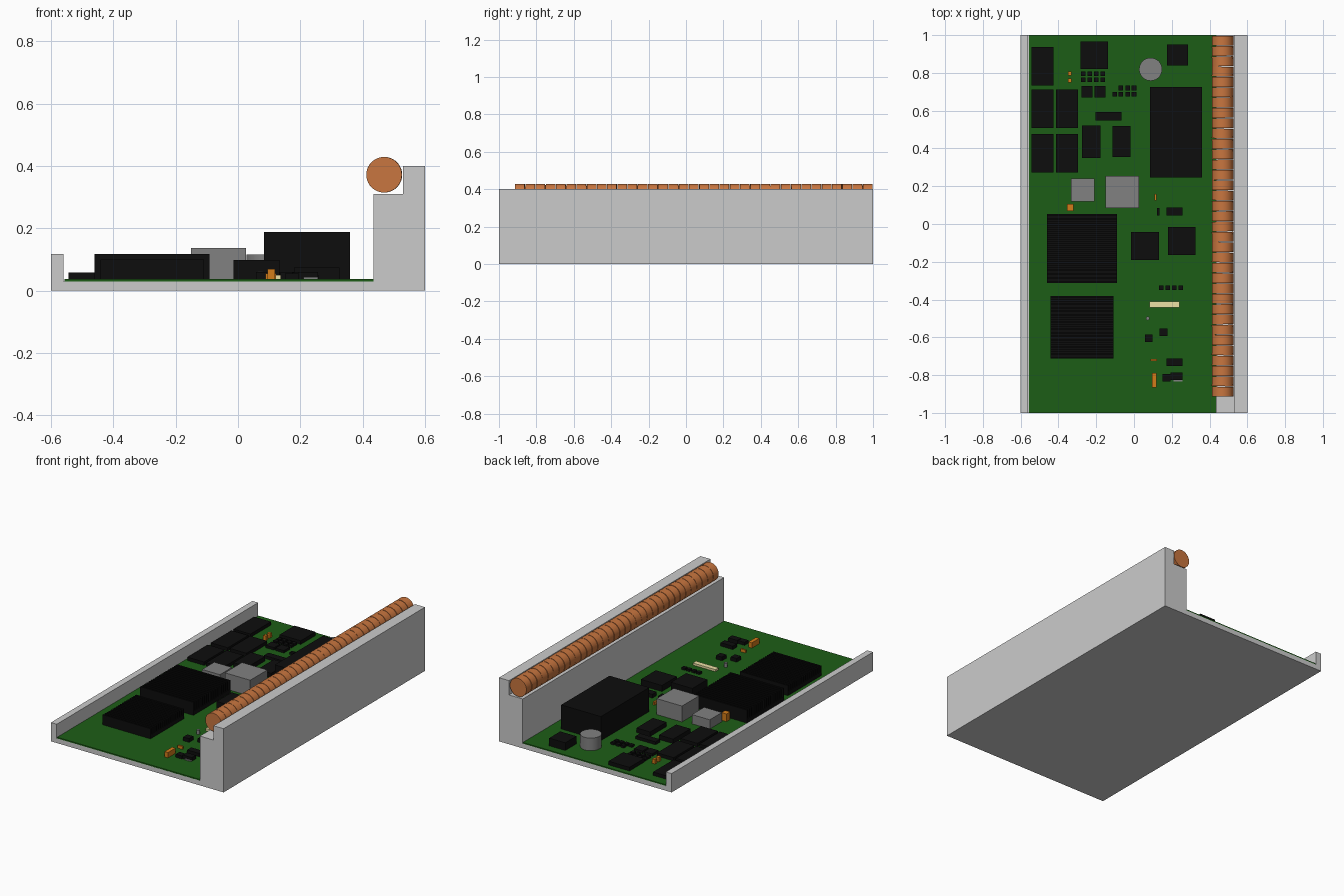
import bpy, bmesh, math, random
from mathutils import Matrix, Vector

if "Cube" in bpy.data.objects:
    bpy.data.objects.remove(bpy.data.objects["Cube"])

random.seed(4)
TOP = 0.037  # top surface of the board


def material(name, r, g, b):
    m = bpy.data.materials.new(name)
    m.diffuse_color = (r, g, b, 1)
    m.use_nodes = True
    m.node_tree.nodes["Principled BSDF"].inputs["Base Color"].default_value = m.diffuse_color
    return m


GREEN = material("board_green", 0.012, 0.11, 0.008)
BLACK = material("chip_black", 0.004, 0.004, 0.004)
COPPER = material("copper", 0.58, 0.18, 0.05)
ORANGE = material("orange", 0.65, 0.2, 0.01)
CREAM = material("cream", 0.85, 0.75, 0.38)
GREY = material("metal_grey", 0.22, 0.22, 0.22)


def finish(name, bm, mat=None):
    me = bpy.data.meshes.new(name)
    bm.to_mesh(me)
    bm.free()
    ob = bpy.data.objects.new(name, me)
    bpy.context.collection.objects.link(ob)
    if mat:
        me.materials.append(mat)
    return ob


def add_box(bm, x0, x1, y0, y1, z0, z1):
    c = Vector((x0 + x1, y0 + y1, z0 + z1)) / 2
    s = Matrix.Diagonal((x1 - x0, y1 - y0, z1 - z0, 1))
    bmesh.ops.create_cube(bm, size=1, matrix=Matrix.Translation(c) @ s)


def box(name, x0, x1, y0, y1, z1, mat=BLACK, z0=TOP - 0.002):
    bm = bmesh.new()
    add_box(bm, x0, x1, y0, y1, z0, z1)
    return finish(name, bm, mat)


def block_row(name, xs, ys, size, z1, mat=BLACK):
    bm = bmesh.new()
    for x in xs:
        for y in ys:
            add_box(bm, x - size / 2, x + size / 2, y - size / 2, y + size / 2, TOP - 0.002, z1)
    return finish(name, bm, mat)


def cylinder(name, x, y, z0, z1, r, mat, seg=32):
    bm = bmesh.new()
    bmesh.ops.create_cone(bm, cap_ends=True, segments=seg, radius1=r, radius2=r, depth=z1 - z0,
                          matrix=Matrix.Translation((x, y, (z0 + z1) / 2)))
    ob = finish(name, bm, mat)
    bpy.context.view_layer.objects.active = ob
    ob.select_set(True)
    bpy.ops.object.shade_smooth_by_angle()
    ob.select_set(False)
    return ob


def heatsink(name, x0, x1, y0, y1, z1, fins):
    bm = bmesh.new()
    add_box(bm, x0, x1, y0, y1, TOP - 0.002, TOP + 0.025)
    step = (y1 - y0) / (fins - 0.5)
    for i in range(fins):
        add_box(bm, x0, x1, y0 + i * step, y0 + (i + 0.5) * step, TOP + 0.024, z1)
    return finish(name, bm, BLACK)


# Tray with low left rim and tall stepped right rail
profile = [(-0.6, 0), (0.6, 0), (0.6, 0.4), (0.53, 0.4), (0.53, 0.31), (0.435, 0.31),
           (0.435, 0.03), (-0.56, 0.03), (-0.56, 0.118), (-0.6, 0.118)]
bm = bmesh.new()
face = bm.faces.new([bm.verts.new((x, -1, z)) for x, z in profile])
ext = bmesh.ops.extrude_face_region(bm, geom=[face])
bmesh.ops.translate(bm, vec=(0, 2, 0), verts=[v for v in ext["geom"] if isinstance(v, bmesh.types.BMVert)])
bmesh.ops.recalc_face_normals(bm, faces=bm.faces)
finish("tray", bm)

# Circuit board
box("circuit_board", -0.557, 0.434, -1, 1, TOP, GREEN, 0.029)

# Row of copper discs resting on the rail step
count, pitch = 35, 1.913 / 35
for i in range(count):
    y = -0.915 + (i + 0.5) * pitch
    disc = cylinder("copper_disc", 0, 0, -pitch * 0.47, pitch * 0.47, 0.057, COPPER, 40)
    disc.location = (0.469, y, 0.372)
    disc.rotation_euler = (math.pi / 2, 0, math.radians(random.uniform(-1.5, 1.5)))

# Memory chips
for x, y in [(-0.485, 0.835), (-0.485, 0.61), (-0.355, 0.61), (-0.485, 0.375), (-0.355, 0.375)]:
    box("memory_chip", x - 0.058, x + 0.058, y - 0.102, y + 0.102, 0.058)

# Upper board chips and small component arrays
box("upper_square_chip", -0.284, -0.138, 0.82, 0.967, 0.06)
box("corner_chip", 0.174, 0.286, 0.84, 0.95, 0.085)
box("small_chip_a", -0.277, -0.219, 0.67, 0.73, 0.052)
box("small_chip_b", -0.209, -0.15, 0.67, 0.73, 0.052)
box("strip_chip", -0.203, -0.065, 0.548, 0.592, 0.055)
box("driver_chip_left", -0.276, -0.177, 0.35, 0.522, 0.065)
box("driver_chip_right", -0.113, -0.018, 0.354, 0.518, 0.065)
block_row("resistor_grid", [-0.269, -0.235, -0.2, -0.166], [0.763, 0.796], 0.024, 0.05)
block_row("resistor_row_upper", [-0.069, -0.034, 0.0], [0.72], 0.024, 0.05)
block_row("resistor_row_lower", [-0.102, -0.069, -0.034, 0.0], [0.687], 0.024, 0.05)
block_row("resistor_row_middle", [0.145, 0.179, 0.214, 0.247], [-0.337], 0.024, 0.05)
block_row("orange_diodes", [-0.34], [0.76, 0.797], 0.02, 0.065, ORANGE)

# Power module, capacitor and metal cans
box("power_module", 0.084, 0.36, 0.245, 0.725, 0.188)
cylinder("round_capacitor", 0.088, 0.819, TOP - 0.002, 0.116, 0.061, GREY)
box("metal_can_small", -0.334, -0.21, 0.12, 0.241, 0.095, GREY)
box("metal_can_large", -0.15, 0.026, 0.084, 0.254, 0.137, GREY)

# Finned heatsinks
heatsink("heatsink_large", -0.461, -0.091, -0.313, 0.054, 0.118, 18)
heatsink("heatsink_small", -0.441, -0.109, -0.713, -0.382, 0.1, 18)

# Central chips
box("controller_chip_left", -0.015, 0.133, -0.191, -0.042, 0.098)
box("controller_chip_right", 0.179, 0.325, -0.165, -0.016, 0.075)
box("tiny_bar", 0.122, 0.135, 0.044, 0.084, 0.06)
box("middle_strip", 0.173, 0.257, 0.044, 0.087, 0.06)
box("orange_block", -0.355, -0.32, 0.068, 0.105, 0.085, ORANGE)
box("orange_bar_middle", 0.108, 0.12, 0.125, 0.158, 0.055, ORANGE)

# Lower board details
box("cream_connector", 0.083, 0.24, -0.442, -0.41, 0.05, CREAM)
cylinder("tiny_post", 0.073, -0.5, TOP - 0.002, 0.062, 0.01, GREY, 16)
box("lower_cube_a", 0.057, 0.098, -0.626, -0.584, 0.06)
box("lower_cube_b", 0.136, 0.177, -0.594, -0.552, 0.06)
box("orange_strip", 0.088, 0.122, -0.725, -0.714, 0.055, ORANGE)
box("orange_capacitor", 0.095, 0.119, -0.865, -0.79, 0.07, ORANGE)
box("lower_strip", 0.173, 0.257, -0.752, -0.711, 0.058)
box("lower_chip_left", 0.15, 0.194, -0.833, -0.795, 0.056)
box("lower_chip_right", 0.194, 0.257, -0.826, -0.786, 0.06)
box("chip_tab", 0.21, 0.257, -0.833, -0.826, 0.044, GREY)
